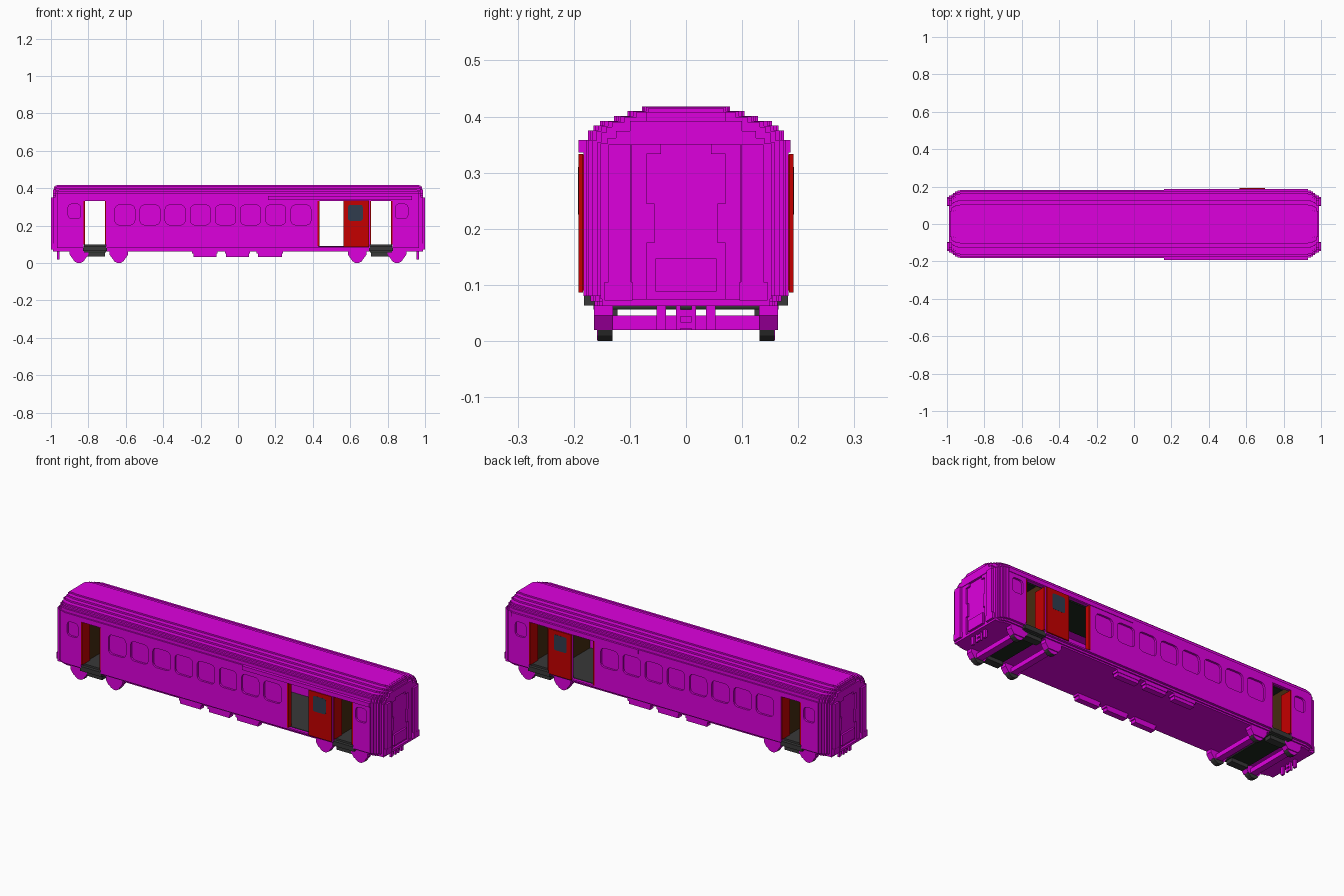
import bpy, bmesh, math

if "Cube" in bpy.data.objects:
    bpy.data.objects.remove(bpy.data.objects["Cube"], do_unlink=True)


def material(name, r, g, b):
    m = bpy.data.materials.new(name)
    m.use_nodes = True
    m.diffuse_color = (r, g, b, 1)
    m.node_tree.nodes["Principled BSDF"].inputs["Base Color"].default_value = (r, g, b, 1)
    return m


MAGENTA = material("magenta paint", 0.73, 0.0, 0.73)
RED = material("red door paint", 0.56, 0.0, 0.0)
GREY = material("dark grey metal", 0.04, 0.04, 0.04)
DARK = material("dark green lining", 0.012, 0.022, 0.013)
GLASS = material("dark blue glass", 0.03, 0.045, 0.075)
BROWN = material("brown lining", 0.06, 0.025, 0.005)


def prisms(name, outlines, axis, spans, mat):
    """Extrude each outline along an axis: 'x' takes (y, z) points, 'y' takes (x, z)."""
    bm = bmesh.new()
    for pts in outlines:
        for a, b in spans:
            place = (lambda p, t: (t, p[0], p[1])) if axis == "x" else (lambda p, t: (p[0], t, p[1]))
            lo = [bm.verts.new(place(p, a)) for p in pts]
            hi = [bm.verts.new(place(p, b)) for p in pts]
            n = len(pts)
            bm.faces.new(lo)
            bm.faces.new(hi[::-1])
            for i in range(n):
                j = (i + 1) % n
                bm.faces.new((lo[i], hi[i], hi[j], lo[j]))
    bmesh.ops.recalc_face_normals(bm, faces=bm.faces)
    me = bpy.data.meshes.new(name)
    bm.to_mesh(me)
    bm.free()
    me.materials.append(mat)
    ob = bpy.data.objects.new(name, me)
    bpy.context.collection.objects.link(ob)
    return ob


def box(name, x0, x1, y0, y1, z0, z1, mat=MAGENTA):
    return prisms(name, [[(x0, z0), (x1, z0), (x1, z1), (x0, z1)]], "y", [(y0, y1)], mat)


def box_pair(name, x0, x1, y0, y1, z0, z1, mat=MAGENTA):
    """The same box on both long sides."""
    return prisms(name, [[(x0, z0), (x1, z0), (x1, z1), (x0, z1)]], "y", [(y0, y1), (-y1, -y0)], mat)


def rounded(x, z, w, h, r):
    """Rounded rectangle around (x, z)."""
    pts = []
    for k, (sx, sz) in enumerate([(1, 1), (-1, 1), (-1, -1), (1, -1)]):
        for i in range(4):
            a = math.radians(90 * k + 30 * i)
            pts.append((x + sx * (w / 2 - r) + r * math.cos(a), z + sz * (h / 2 - r) + r * math.sin(a)))
    return pts


def disc(x, z, r):
    return [(x + r * math.cos(math.tau * (i + 0.5) / 12), z + r * math.sin(math.tau * (i + 0.5) / 12))
            for i in range(12)]


def cut(target, cutter):
    """Subtract a cutter, bake the result and discard the cutter."""
    mod = target.modifiers.new("cut", "BOOLEAN")
    mod.operation, mod.solver, mod.object = "DIFFERENCE", "EXACT", cutter
    cutter.hide_render = True
    dg = bpy.context.evaluated_depsgraph_get()
    dg.update()
    baked = bpy.data.meshes.new_from_object(target.evaluated_get(dg))
    target.modifiers.clear()
    target.data = baked
    baked.materials.clear()
    baked.materials.append(MAGENTA)
    baked.polygons.foreach_set("material_index", [0] * len(baked.polygons))
    bpy.data.objects.remove(cutter, do_unlink=True)


# Stepped cross-section: (half width, top height) of each roof tread, widest first
TREADS = [(0.183, 0.358), (0.175, 0.375), (0.165, 0.384), (0.153, 0.392),
          (0.128, 0.401), (0.104, 0.410), (0.078, 0.418)]


def section(scale=1.0, drop=0.0):
    half = [(0.163, 0.062), (0.163, 0.07), (0.17, 0.07), (0.17, 0.08), (0.183, 0.08)]
    for i, (w, z) in enumerate(TREADS):
        half.append((w, z - drop))
        if i + 1 < len(TREADS):
            half.append((TREADS[i + 1][0], z - drop))
    half = [(y * scale, z) for y, z in half]
    return half + [(-y, z) for y, z in reversed(half)]


# Hollow body shell with doorways and recessed windows
shell = prisms("body_shell", [section()], "x", [(-0.93, 0.93)], MAGENTA)
cut(shell, box("interior_cutter", -0.915, 0.915, -0.168, 0.168, 0.088, 0.372))
for x0, x1, z0 in [(-0.825, -0.705, 0.05), (0.705, 0.825, 0.05), (0.43, 0.565, 0.0881)]:
    cut(shell, box("door_cutter", x0, x1, -0.25, 0.25, z0, 0.332))
panes = [rounded(-0.605 + 0.1345 * i, 0.257, 0.106, 0.106, 0.022) for i in range(8)]
panes += [rounded(s * 0.875, 0.276, 0.066, 0.078, 0.018) for s in (-1, 1)]
cut(shell, prisms("window_cutter", panes, "y", [(0.172, 0.22), (-0.22, -0.172)], MAGENTA))

# Interior floor and ceiling
box("saloon_floor", -0.70, 0.70, -0.167, 0.167, 0.088, 0.091, GREY)
box("ceiling_lining", -0.91, 0.91, -0.11, 0.11, 0.366, 0.371, DARK)
box_pair("door_head_rail", 0.40, 0.90, 0.160, 0.167, 0.333, 0.345, GREY)

for s, side in ((-1, "right"), (1, "left")):
    def xs(a, b):
        return min(s * a, s * b), max(s * a, s * b)

    # Vestibule: floor, steps, partitions and folded red leaves
    box(f"{side}_vestibule_floor", *xs(0.706, 0.824), -0.165, 0.165, 0.060, 0.098, GREY)
    box(f"{side}_vestibule_underside", *xs(0.706, 0.824), -0.165, 0.165, 0.056, 0.060, DARK)
    box_pair(f"{side}_door_step", *xs(0.70, 0.83), 0.160, 0.182, 0.063, 0.088, GREY)
    box_pair(f"{side}_lower_step", *xs(0.71, 0.81), 0.122, 0.163, 0.036, 0.056, GREY)
    for n, a, b in (("inner", 0.698, 0.703), ("outer", 0.827, 0.832)):
        box(f"{side}_{n}_partition", *xs(a, b), -0.165, 0.165, 0.09, 0.366, BROWN)
    for n, a, b in (("inner", 0.703, 0.711), ("outer", 0.817, 0.827)):
        box_pair(f"{side}_{n}_folded_door", *xs(a, b), 0.115, 0.182, 0.098, 0.331, RED)

    # Rounded carriage end made from stepped slabs
    slabs = [(0.93, 0.945, 0.975, 0.0), (0.945, 0.957, 0.95, 0.0), (0.957, 0.968, 0.91, 0.001),
             (0.968, 0.976, 0.86, 0.003)]
    for i, (a, b, scale, drop) in enumerate(slabs):
        prisms(f"{side}_end_slab_{i + 1}", [section(scale, drop)], "x", [xs(a, b)], MAGENTA)
    prisms(f"{side}_end_canopy", [[(-0.140, 0.35), (0.140, 0.35), (0.140, 0.362), (0.125, 0.362),
                                   (0.125, 0.374), (0.10, 0.374), (0.10, 0.392), (-0.10, 0.392),
                                   (-0.10, 0.374), (-0.125, 0.374), (-0.125, 0.362), (-0.140, 0.362)]],
           "x", [xs(0.97, 0.988)], MAGENTA)
    box(f"{side}_end_canopy_top", *xs(0.97, 0.983), -0.07, 0.07, 0.39, 0.408)

    # End posts, gangway frame, handles and plate
    box_pair(f"{side}_end_post_backing", *xs(0.96, 0.988), 0.097, 0.152, 0.075, 0.352)
    box_pair(f"{side}_end_post", *xs(0.98, 0.999), 0.098, 0.138, 0.105, 0.350)
    box_pair(f"{side}_end_post_base", *xs(0.96, 1.0), 0.095, 0.145, 0.072, 0.105)
    box_pair(f"{side}_gangway_frame", *xs(0.96, 0.985), 0.07, 0.097, 0.062, 0.36)
    box_pair(f"{side}_gangway_corner", *xs(0.97, 0.985), 0.045, 0.075, 0.333, 0.36)
    box_pair(f"{side}_gangway_handle", *xs(0.97, 0.985), 0.056, 0.07, 0.175, 0.245)
    box(f"{side}_gangway_plate", *xs(0.97, 0.986), -0.054, 0.054, 0.088, 0.147)
    box(f"{side}_end_sill", *xs(0.93, 0.988), -0.150, 0.150, 0.062, 0.075)

    # Hanging coupler pipes
    box_pair(f"{side}_outer_pipe", *xs(0.955, 0.967), 0.036, 0.053, 0.02, 0.09)
    box_pair(f"{side}_inner_pipe", *xs(0.955, 0.967), 0.010, 0.018, 0.02, 0.09)
    for k, z in enumerate((0.028, 0.05, 0.072)):
        box(f"{side}_coupler_rung_{k + 1}", *xs(0.956, 0.966), -0.011, 0.011, z - 0.006, z + 0.006)

    # Bogies: cross beams, axle boxes, dark wheels with painted faces
    for n, x in (("inner", 0.637), ("outer", 0.85)):
        c = s * x
        box(f"{side}_{n}_cross_beam", c - 0.018, c + 0.018, -0.155, 0.155, 0.02, 0.045)
        cover = [(c - 0.05, 0.068), (c - 0.05, 0.045), (c - 0.032, 0.02), (c + 0.032, 0.02),
                 (c + 0.05, 0.045), (c + 0.05, 0.068)]
        prisms(f"{side}_{n}_axle_cover", [cover], "y", [(0.130, 0.164), (-0.164, -0.130)], MAGENTA)
        prisms(f"{side}_{n}_wheels", [disc(c, 0.035, 0.036)], "y", [(0.131, 0.157), (-0.157, -0.131)], GREY)
        prisms(f"{side}_{n}_wheel_faces", [disc(c, 0.035, 0.0355)], "y",
               [(0.157, 0.159), (-0.159, -0.157)], MAGENTA)

# Sliding doors with a small window, parked beside the wide doorways
box_pair("sliding_door", 0.563, 0.70, 0.184, 0.1915, 0.086, 0.333, RED)
prisms("sliding_door_window", [rounded(0.628, 0.268, 0.078, 0.085, 0.01)], "y",
       [(0.1910, 0.1922), (-0.1922, -0.1910)], GLASS)
box_pair("wide_door_jamb", 0.426, 0.435, 0.160, 0.185, 0.09, 0.332, RED)
box("front_door_gutter", 0.16, 0.93, -0.192, -0.17, 0.336, 0.358)
box("back_door_gutter", 0.16, 0.93, 0.17, 0.186, 0.336, 0.358)

# Equipment boxes below the floor
for i, (a, b) in enumerate([(-0.245, -0.11), (-0.07, 0.065), (0.10, 0.24)]):
    box_pair(f"equipment_box_{i + 1}", a, b, 0.128, 0.163, 0.05, 0.072)
    box_pair(f"equipment_tray_{i + 1}", a + 0.006, b - 0.006, 0.128, 0.160, 0.033, 0.05)
